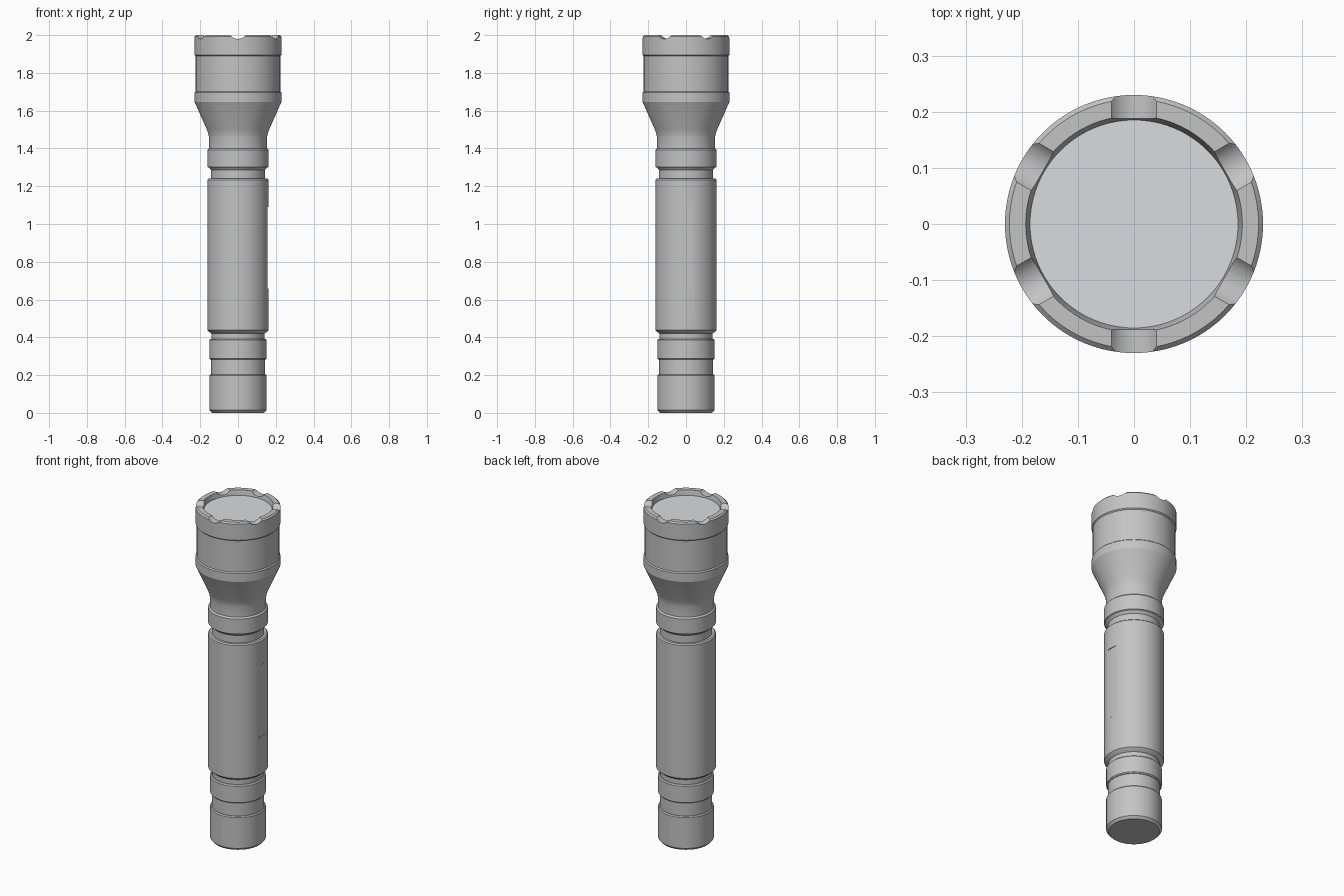
import bpy
import bmesh
from math import cos, sin, pi, radians
from mathutils import Matrix

SEGMENTS = 96

old = bpy.data.objects.get("Cube")
if old:
    bpy.data.objects.remove(old, do_unlink=True)


def make_material(name, color):
    mat = bpy.data.materials.new(name)
    mat.use_nodes = True
    mat.diffuse_color = color
    mat.node_tree.nodes["Principled BSDF"].inputs["Base Color"].default_value = color
    return mat


metal = make_material("grey metal", (0.55, 0.55, 0.55, 1))
glass = make_material("pale glass", (0.68, 0.72, 0.74, 1))


def add_object(name, bm, mat):
    bmesh.ops.recalc_face_normals(bm, faces=bm.faces)
    mesh = bpy.data.meshes.new(name)
    bm.to_mesh(mesh)
    bm.free()
    mesh.materials.append(mat)
    obj = bpy.data.objects.new(name, mesh)
    bpy.context.collection.objects.link(obj)
    return obj


def lathe(name, profile, mat, ring=False):
    """Turn (radius, z) points round the z axis; a ring closes on itself, else the ends are capped."""
    bm = bmesh.new()
    loops = [[bm.verts.new((r * cos(2 * pi * i / SEGMENTS), r * sin(2 * pi * i / SEGMENTS), z))
              for i in range(SEGMENTS)] for r, z in profile]
    pairs = list(zip(loops, loops[1:]))
    if ring:
        pairs.append((loops[-1], loops[0]))
    else:
        bm.faces.new(loops[0])
        bm.faces.new(loops[-1])
    for low, high in pairs:
        for i in range(SEGMENTS):
            j = (i + 1) % SEGMENTS
            bm.faces.new((low[i], low[j], high[j], high[i]))
    return add_object(name, bm, mat)


def collar(r, z0, z1, bevel=0.006):
    """Profile of a raised band with small chamfers."""
    return [(r - bevel, z0), (r, z0 + bevel), (r, z1 - bevel), (r - bevel, z1)]


def cut(obj, cutter):
    cutter.hide_render = True
    mod = obj.modifiers.new("cut", "BOOLEAN")
    mod.operation = "DIFFERENCE"
    mod.solver = "EXACT"
    mod.object = cutter
    bpy.context.view_layer.objects.active = obj
    bpy.ops.object.modifier_apply(modifier=mod.name)
    bpy.data.objects.remove(cutter, do_unlink=True)


# Tail: end cap, groove, ring and neck
tail = lathe("tail_cap", [(0.138, 0), (0.151, 0.014), (0.151, 0.198), (0.146, 0.204),
                          (0.142, 0.204), (0.142, 0.282)]
             + collar(0.151, 0.282, 0.392) + [(0.14, 0.392), (0.14, 0.425)], metal)

# Grip tube with a shallow flat on the left side
grip = lathe("grip_tube", [(0.14, 0.42), (0.152, 0.428), (0.162, 0.438),
                           (0.162, 1.234), (0.155, 1.24), (0.142, 1.24)], metal)
bm = bmesh.new()
bmesh.ops.create_cube(bm, size=1, matrix=Matrix.Translation((0.207, 0, 0.875))
                      @ Matrix.Diagonal((0.1, 0.2, 0.432, 1)))
cut(grip, add_object("flat_cutter", bm, metal))

# Neck ring and flared head
head = lathe("flared_head", [(0.142, 1.235), (0.142, 1.285), (0.152, 1.298), (0.162, 1.302),
                             (0.162, 1.392), (0.156, 1.398), (0.153, 1.4), (0.153, 1.455),
                             (0.157, 1.478), (0.165, 1.5), (0.226, 1.638), (0.23, 1.646),
                             (0.23, 1.696), (0.224, 1.702), (0.224, 1.9)], metal)

# Crown ring with six scalloped notches
crown = lathe("crown_ring", [(0.185, 1.89), (0.224, 1.89), (0.23, 1.896), (0.23, 1.992),
                             (0.222, 2), (0.193, 2), (0.185, 1.97)], metal, ring=True)
for k in range(6):
    bm = bmesh.new()
    bmesh.ops.create_cone(bm, cap_ends=True, segments=48, radius1=0.05, radius2=0.05, depth=0.12,
                          matrix=Matrix.Rotation(radians(30 + 60 * k), 4, "Z")
                          @ Matrix.Translation((0.21, 0, 2.03)) @ Matrix.Rotation(pi / 2, 4, "Y"))
    cut(crown, add_object("notch_cutter", bm, metal))

# Lens disc
lens = lathe("lens", [(0.186, 1.962), (0.186, 1.971)], glass)

# Smooth round surfaces, sharp machined edges
for obj in bpy.context.view_layer.objects:
    obj.select_set(obj in (tail, grip, head, crown, lens))
bpy.context.view_layer.objects.active = grip
bpy.ops.object.shade_smooth_by_angle(angle=radians(25))
